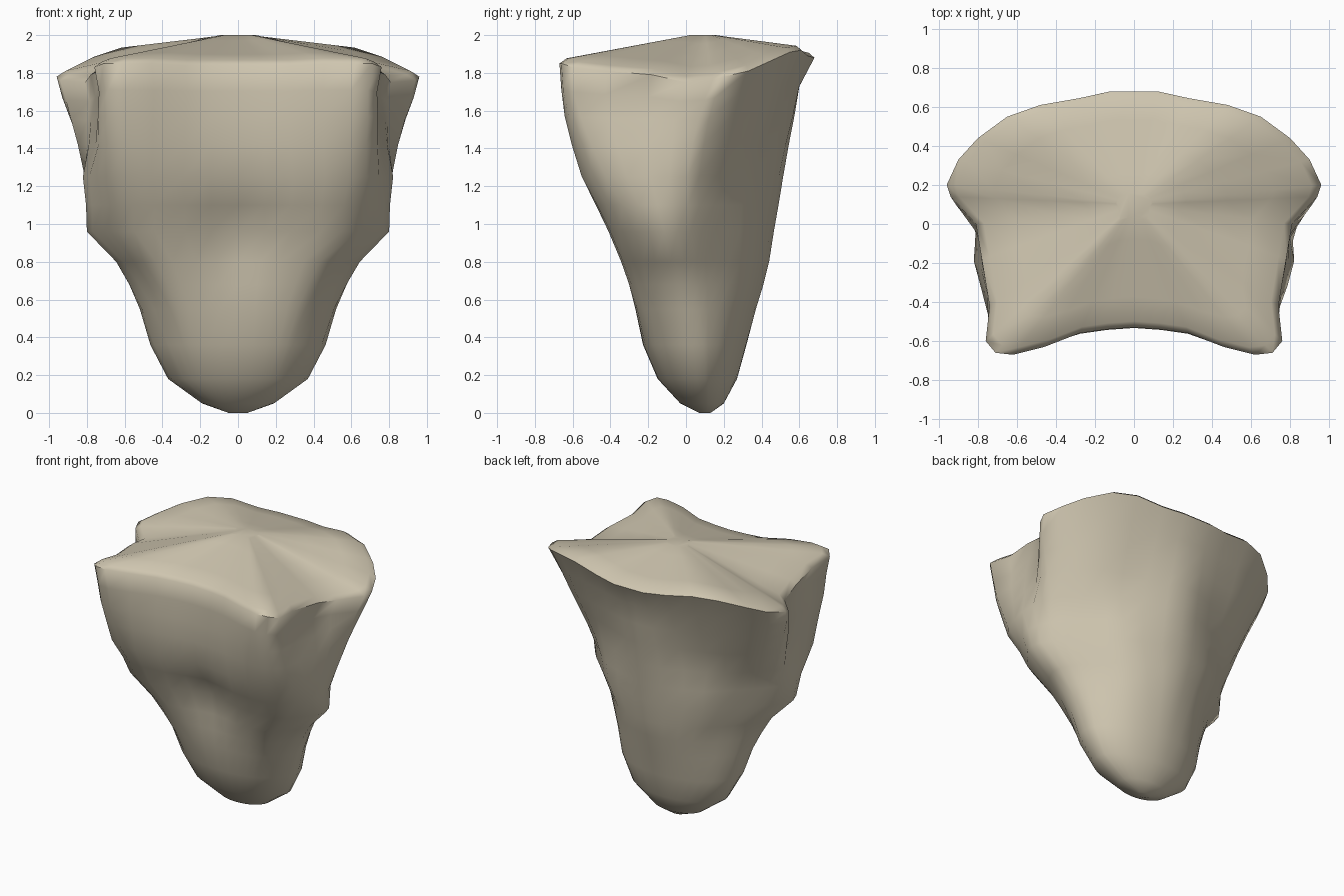
import bpy
import math
from mathutils import Vector

cube = bpy.data.objects.get("Cube")
if cube:
    bpy.data.objects.remove(cube, do_unlink=True)

# Upper rim from front centre to back centre: x, y, height above the rim base
RIM = [
    (0, -.53, .04), (.14, -.54, .04), (.28, -.56, .04), (.46, -.63, .05),
    (.62, -.67, .05), (.71, -.66, .05), (.76, -.6, .03), (.74, -.42, .01),
    (.78, -.18, -.01), (.81, 0, -.05), (.94, .14, -.04), (.96, .2, -.02),
    (.9, .33, .01), (.8, .44, .06), (.65, .55, .11), (.48, .61, .12),
    (.28, .645, .09), (.12, .68, .08), (0, .68, .08),
]

# Outline at mid height: side lobes near the front, long bevels at the back
WAIST = [
    (0, -.38), (.14, -.39), (.28, -.41), (.44, -.42), (.55, -.41), (.64, -.36),
    (.71, -.28), (.77, -.2), (.8, -.12), (.78, -.05), (.73, .02), (.68, .08),
    (.61, .15), (.54, .22), (.47, .29), (.39, .36), (.27, .41), (.13, .45),
    (0, .47),
]

# Levels: height, half width, front, back, shape (0 oval, 1 waist, 2 rim)
LEVELS = [
    (0, .05, .07, .13, 0), (.05, .19, -.03, .2, 0), (.18, .37, -.15, .27, 0),
    (.36, .465, -.23, .32, .1), (.55, .525, -.28, .37, .4),
    (.68, .585, -.315, .41, .65), (.8, .65, -.35, .44, .85),
    (.96, .8, -.41, .465, 1), (1.1, .82, -.48, .49, 1.1),
    (1.25, .87, -.56, .515, 1.3), (1.42, .89, -.61, .545, 1.6),
    (1.56, .915, -.645, .575, 1.8), (1.68, .93, -.66, .6, 2),
    (1.8, .96, -.67, .68, 2),
]


def bump(a, b, width, height):
    """Smooth bell used for the hollows."""
    return math.exp(-(a / width) ** 2 - (b / height) ** 2)


def full_loop(half):
    """Mirror a half outline into a closed loop."""
    return half + [(-x, y, z) for x, y, z in reversed(half[1:-1])]


def unit_shape(points):
    """Fit a half outline to unit half width and a depth from -1 to 1."""
    wide = max(p[0] for p in points)
    front = min(p[1] for p in points)
    back = max(p[1] for p in points)
    middle, reach = (front + back) / 2, (back - front) / 2
    return [Vector((p[0] / wide, (p[1] - middle) / reach)) for p in points]


RIM_SHAPE = unit_shape(RIM)
WAIST_SHAPE = unit_shape(WAIST)
OVAL_SHAPE = [p.normalized() for p in RIM_SHAPE]


def outline(level):
    z, width, front, back, shape = level
    lift = min(1, max(0, (z - 1.5) / .3))
    half = []
    for oval, waist, rim, corner in zip(OVAL_SHAPE, WAIST_SHAPE, RIM_SHAPE, RIM):
        if shape < 1:
            p = oval.lerp(waist, shape)
        else:
            p = waist.lerp(rim, shape - 1)
        y = (front + back) / 2 + p.y * (back - front) / 2
        half.append((p.x * width, y, z + corner[2] * lift))
    return full_loop(half)


def hollow(point):
    """Press in the front pit and the shallow hollows beside the back ridge."""
    x, y, z = point
    if y < 0:
        y += .06 * bump(x, z - .95, .17, .18)
    else:
        y -= .05 * bump(abs(x) - .4, z - 1.36, .2, .22)
    return x, y, z


def crown(scale):
    """Shrink the rim towards the raised middle of the top."""
    slope = max(0, scale - .1) / .9
    half = []
    for x, y, z in RIM:
        height = 2 - (2 - z - 1.82) * slope
        half.append((x * scale, .1 + (y - .1) * scale, height))
    return full_loop(half)


def loft(name, rings):
    """Skin a stack of equal rings and close both ends."""
    count = len(rings[0])
    points = [p for ring in rings for p in ring]
    faces = [tuple(reversed(range(count)))]
    for r in range(len(rings) - 1):
        for i in range(count):
            j = (i + 1) % count
            a, b = r * count, (r + 1) * count
            faces.append((a + i, a + j, b + j, b + i))
    faces.append(tuple(range(len(points) - count, len(points))))
    mesh = bpy.data.meshes.new(name)
    mesh.from_pydata(points, [], faces)
    mesh.update()
    obj = bpy.data.objects.new(name, mesh)
    bpy.context.collection.objects.link(obj)
    return obj


# Body: tapered block with side wings and a shallow domed top
rings = [[hollow(p) for p in outline(level)] for level in LEVELS]
rings += [crown(scale) for scale in (.95, .75, .5, .28, .1)]
body = loft("tapered_body", rings)

# Colour
tan = bpy.data.materials.new("warm_tan")
tan.use_nodes = True
tan.diffuse_color = (.62, .56, .43, 1)
shader = tan.node_tree.nodes["Principled BSDF"]
shader.inputs["Base Color"].default_value = tan.diffuse_color
shader.inputs["Roughness"].default_value = .8
body.data.materials.append(tan)

# Smooth shading that keeps the sharp rim
bpy.ops.object.select_all(action="DESELECT")
body.select_set(True)
bpy.context.view_layer.objects.active = body
bpy.ops.object.shade_smooth_by_angle(angle=math.radians(60))
